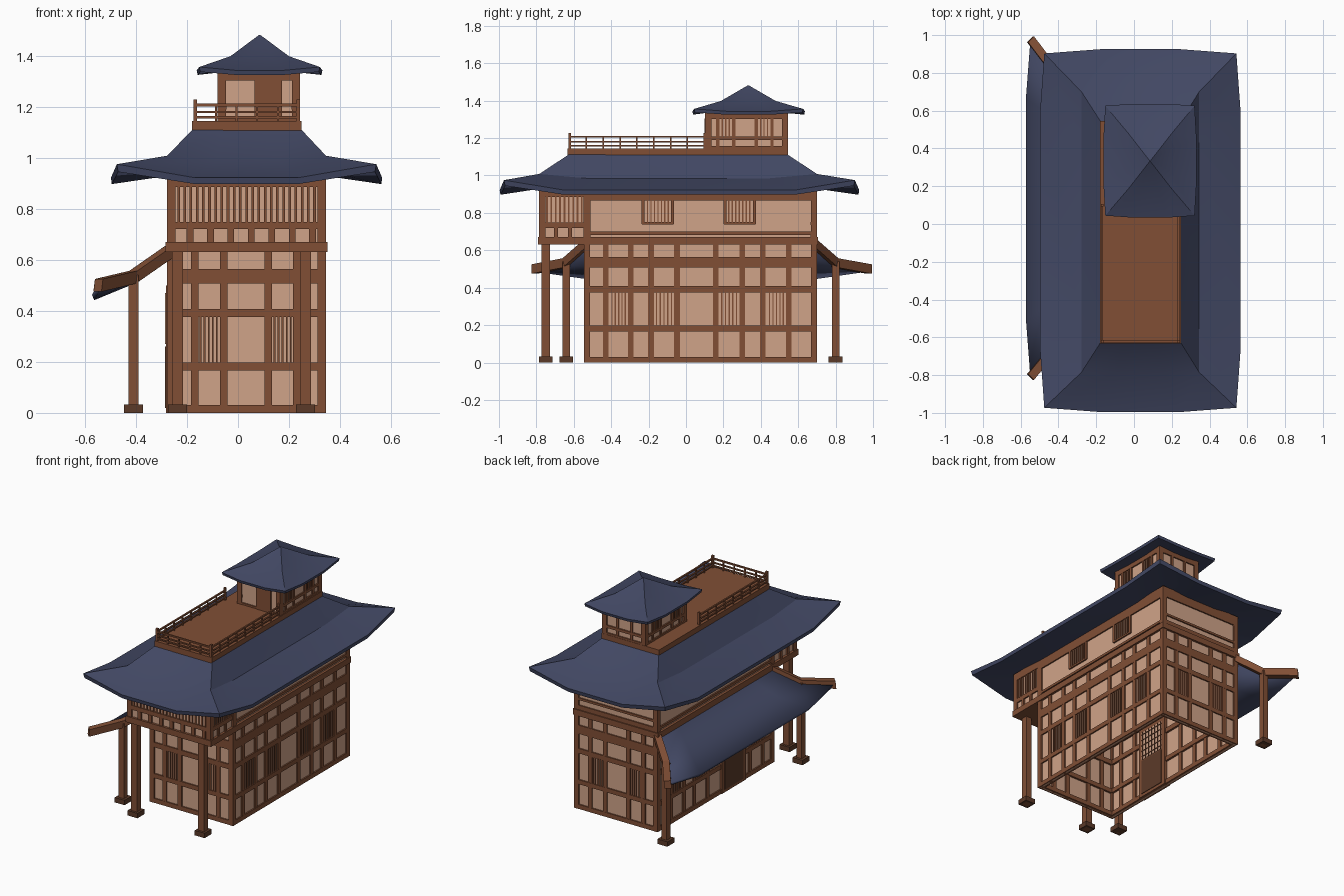
import bpy, bmesh
from mathutils import Vector

if "Cube" in bpy.data.objects:
    bpy.data.objects.remove(bpy.data.objects["Cube"])


def material(name, rgb):
    m = bpy.data.materials.new(name)
    m.diffuse_color = (*rgb, 1)
    m.use_nodes = True
    m.node_tree.nodes["Principled BSDF"].inputs["Base Color"].default_value = m.diffuse_color
    return m


WOOD = material("warm wood", (0.22, 0.078, 0.036))
DARK = material("dark wood", (0.105, 0.042, 0.022))
PLASTER = material("tan plaster", (0.63, 0.37, 0.25))
TILE = material("navy roof tile", (0.054, 0.064, 0.125))


def finish(name, bm, mat, smooth=False):
    bmesh.ops.remove_doubles(bm, verts=bm.verts, dist=1e-5) if smooth else None
    bmesh.ops.recalc_face_normals(bm, faces=bm.faces)
    me = bpy.data.meshes.new(name)
    bm.to_mesh(me)
    bm.free()
    me.materials.append(mat)
    ob = bpy.data.objects.new(name, me)
    bpy.context.collection.objects.link(ob)
    if smooth:
        bpy.ops.object.select_all(action='DESELECT')
        ob.select_set(True)
        bpy.context.view_layer.objects.active = ob
        bpy.ops.object.shade_smooth_by_angle(angle=0.5)
    return ob


def boxes(name, items, mat):
    """One object from boxes (x0, x1, y0, y1, z0, z1)."""
    bm = bmesh.new()
    for b in items:
        vs = bmesh.ops.create_cube(bm, size=1)['verts']
        for v in vs:
            v.co = Vector([b[2 * i] + (v.co[i] + 0.5) * (b[2 * i + 1] - b[2 * i]) for i in range(3)])
    return finish(name, bm, mat)


def loft(name, rings, mat, closed=True, cap=(False, False), smooth=True):
    bm = bmesh.new()
    rows = [[bm.verts.new(p) for p in r] for r in rings]
    n = len(rows[0])
    for a, b in zip(rows, rows[1:]):
        for i in range(n if closed else n - 1):
            j = (i + 1) % n
            bm.faces.new((a[i], a[j], b[j], b[i]))
    if cap[0]:
        bm.faces.new(rows[0])
    if cap[1]:
        bm.faces.new(rows[-1])
    return finish(name, bm, mat, smooth)


def on(side, plane, u0, u1, z0, z1, o0=0.0, o1=0.03):
    """Box on a wall: u along the wall, o = depth behind its outer plane."""
    s = 1 if side[0] == '+' else -1
    a, b = sorted((plane - s * o0, plane - s * o1))
    return (a, b, u0, u1, z0, z1) if side[1] == 'x' else (u0, u1, a, b, z0, z1)


def slats(side, plane, u0, u1, z0, z1, n, w=0.007):
    step = (u1 - u0) / n
    return [on(side, plane, u0 + (i + .5) * step - w / 2, u0 + (i + .5) * step + w / 2, z0, z1, 0.004, 0.012)
            for i in range(n)]


def wall(name, side, plane, u0, u1, z0, z1, studs, rails, windows, corner=0.033, sw=0.03, nslat=5):
    """Timber framed wall: plaster panel, corner posts, studs, rails, slatted windows."""
    boxes(name + "_plaster", [on(side, plane, u0 + .012, u1 - .012, z0, z1, .01, .02)], PLASTER)
    t = [on(side, plane, u0, u0 + corner, z0, z1, 0, corner), on(side, plane, u1 - corner, u1, z0, z1, 0, corner)]
    t += [on(side, plane, s - sw / 2, s + sw / 2, z0, z1, .002) for s in studs]
    t += [on(side, plane, u0 + .001, u1 - .001, a, b, .001, .034) for a, b in rails]
    for a, b, c, d in windows:
        t += slats(side, plane, a, b, c, d, nslat)
    boxes(name + "_timber", t, WOOD)


X0, X1, Y0, Y1, YB = -0.278, 0.345, -0.545, 0.70, -0.785

# Ground floor walls
RAILS = [(0, .03), (.167, .197), (.375, .408), (.507, .565)]
fs = [-.169, -.056, .118, .23]
fw = [(-.155, -.075, .197, .375), (.135, .215, .197, .375)]
ss = [-.43, -.295, -.187, -.048, .16, .30, .41, .55]
sw_ = [(-.405, -.315, .197, .375), (-.168, -.068, .197, .375), (.182, .28, .197, .375), (.437, .53, .197, .375)]
wall("front_wall", "-y", Y0, X0, X1, 0, .64, fs, RAILS, fw)
wall("back_wall", "+y", Y1, X0, X1, 0, .64, fs, RAILS, fw)
wall("right_wall", "+x", X1, Y0, Y1, 0, .64, ss, RAILS, sw_)
wall("left_wall", "-x", X0, Y0, Y1, 0, .64, [s for s in ss if not -.25 < s < 0], RAILS,
     [sw_[0], sw_[2], sw_[3]])

# Side door with lattice upper panel
boxes("side_door", [on("-x", X0, -.235, .02, 0, .5, -.004, .04)], WOOD)
boxes("side_door_leaf", [on("-x", X0, -.205, -.01, .02, .26, -.008, .044)], DARK)
boxes("side_door_panel", [on("-x", X0, -.205, -.01, .27, .47, -.006, .042)], PLASTER)
boxes("side_door_lattice",
      [on("-x", X0, -.2 + i * .03, -.194 + i * .03, .27, .47, -.009, .045) for i in range(7)]
      + [on("-x", X0, -.205, -.01, .29 + i * .04, .296 + i * .04, -.009, .045) for i in range(5)], DARK)

# Upper floor slab and walls
boxes("upper_floor", [(X0 - .007, X1 + .006, YB - .006, Y1 + .006, .63, .67)], WOOD)
UR = [(.683, .70), (.866, .94)]
for nm, sd, pl in (("upper_right", "+x", X1), ("upper_left", "-x", X0)):
    wall(nm, sd, pl, -.54, Y1, .67, .94, [], UR, [(-.215, -.085, .75, .866), (.22, .35, .75, .866)], .03, nslat=7)
    boxes(nm + "_window_frames",
          [on(sd, pl, u, u + .016, .74, .87) for u in (-.238, -.08, .2, .358)]
          + [on(sd, pl, u, u + .17, .738, .75) for u in (-.236, .202)], WOOD)
    # Slatted balcony side
    wall("balcony_" + nm[6:], sd, pl, YB, -.52, .67, .94, [], [(.72, .749), (.886, .94)], [], .028)
    boxes("balcony_%s_slats" % nm[6:], slats(sd, pl, YB + .03, -.545, .749, .886, 9, .009)
          + [on(sd, pl, u - .01, u + .01, .67, .72) for u in (-.695, -.62)], WOOD)
wall("upper_back", "+y", Y1, X0, X1, .67, .94, [], [(.67, .70), (.735, .75), (.87, .94)], [])
wall("balcony_front", "-y", YB, X0, X1, .67, .94, [], [(.72, .749), (.886, .94)], [])
boxes("balcony_front_slats", slats("-y", YB, X0 + .033, X1 - .033, .749, .886, 23, .01)
      + [on("-y", YB, X0 + .08 * i - .003, X0 + .08 * i + .023, .67, .72) for i in range(1, 8)], WOOD)

# Free standing posts with footings
posts = [(-.237, -.75), (.265, -.75), (-.41, -.64), (-.41, .80)]
for i, (x, y) in enumerate(posts):
    h = .64 if i < 2 else .54
    w = .022 if i < 2 else .02
    boxes("post_%d" % (i + 1), [(x - w, x + w, y - w, y + w, 0, h)], WOOD)
    boxes("post_footing_%d" % (i + 1), [(x - .037, x + .037, y - .037, y + .037, 0, .033)], DARK)


# Curved hip roofs
def ring(x0, x1, y0, y1, zc, zm, bulge=0.0, fx=.3, fy=.17):
    """Rectangle with two inner points per side; corners lifted, sides bowed."""
    c = [Vector((x0, y0, 0)), Vector((x1, y0, 0)), Vector((x1, y1, 0)), Vector((x0, y1, 0))]
    pts = []
    for i in range(4):
        a, b = c[i], c[(i + 1) % 4]
        d = (b - a)
        out = Vector((d.y, -d.x, 0)).normalized() * bulge if d.length > 1e-6 else Vector()
        f = fx if i % 2 == 0 else fy
        pts.append(a + Vector((0, 0, zc)))
        pts += [a + d * t + out + Vector((0, 0, zm)) for t in (f, 1 - f)]
    return pts


loft("main_roof", [
    ring(X0 + .01, X1 - .01, YB + .01, Y1 - .01, .95, .93),
    ring(-.47, .537, -.967, .897, .945, .897, .025),
    ring(-.475, .542, -.973, .903, .975, .922, .023),
    ring(X0, X1, YB, Y1, 1.008, .985),
    ring(-.177, .247, -.627, .543, 1.112, 1.112)], TILE, cap=(False, True))

loft("tower_roof", [
    ring(-.07, .233, .11, .535, 1.342, 1.335, 0, .3, .3),
    ring(-.148, .317, .048, .622, 1.337, 1.325, .01, .3, .3),
    ring(-.152, .321, .044, .626, 1.356, 1.343, .01, .3, .3),
    ring(-.03, .20, .186, .48, 1.398, 1.393, 0, .3, .3),
    ring(.083, .087, .331, .335, 1.482, 1.482, 0, .3, .3)], TILE, cap=(False, True))


# Lean-to roof over the side door, with hip rafters at its ends
def eave_row(x, y0, y1, ze, zm, bulge=0.0):
    d = y1 - y0
    return [Vector((x, y0, ze)), Vector((x - bulge, y0 + .17 * d, zm)),
            Vector((x - bulge, y1 - .17 * d, zm)), Vector((x, y1, ze))]


lean = loft("side_roof", [eave_row(-.275, -.53, .685, .622, .622), eave_row(-.41, -.645, .80, .53, .517),
                          eave_row(-.545, -.805, .965, .495, .452, .023)], TILE, closed=False)
sol = lean.modifiers.new("thickness", 'SOLIDIFY')
sol.thickness, sol.offset = .022, 0

for nm, path in (("front", [(-.265, -.53, .658), (-.41, -.645, .557), (-.545, -.81, .525)]),
                 ("back", [(-.265, .685, .658), (-.41, .80, .557), (-.545, .978, .525)])):
    pts = [Vector(p) for p in path]
    d = (pts[2] - pts[0]).normalized()
    side = Vector((d.y, -d.x, 0)).normalized() * .022
    drop = Vector((-.006, 0, -.05))
    loft("hip_rafter_" + nm, [[p - side, p + side, p + side + drop, p - side + drop] for p in pts],
         WOOD, cap=(True, True), smooth=False)

# Roof deck and railing
boxes("roof_deck", [(-.18, .248, -.633, .546, 1.10, 1.145)], WOOD)
rx0, rx1, ry0, ry1 = -.168, .236, -.622, .10
rail = []
for z, h in ((1.155, .008), (1.176, .008), (1.202, .01)):
    rail += [(x - .005, x + .005, ry0, ry1, z, z + h) for x in (rx0, rx1)]
    rail.append((rx0, rx1, ry0 - .005, ry0 + .005, z, z + h))
for x in (rx0, rx1):
    rail += [(x - .007, x + .007, y - .007, y + .007, 1.145, 1.228) for y in (ry0, ry1)]
    rail += [(x - .004, x + .004, ry0 + .09 * i - .004, ry0 + .09 * i + .004, 1.145, 1.205) for i in range(1, 8)]
rail += [(rx0 + .081 * i - .004, rx0 + .081 * i + .004, ry0 - .004, ry0 + .004, 1.145, 1.205) for i in range(1, 5)]
boxes("deck_railing", rail, WOOD)

# Tower room
TR = [(1.145, 1.157), (1.19, 1.208), (1.303, 1.345)]
tx0, tx1, ty0, ty1 = -.08, .244, .102, .545
tw = [(.185, .24, 1.208, 1.303), (.39, .445, 1.208, 1.303)]
wall("tower_right", "+x", tx1, ty0, ty1, 1.14, 1.345, [.17, .255, .375, .46], TR, tw, .03, .018, 3)
wall("tower_left", "-x", tx0, ty0, ty1, 1.14, 1.345, [.17, .255, .375, .46], TR, tw, .03, .018, 3)
wall("tower_back", "+y", ty1, tx0, tx1, 1.14, 1.345, [.03, .134], TR, [], .033, .018)
wall("tower_front", "-y", ty0, tx0, tx1, 1.14, 1.345, [], [TR[0], TR[2]], [])
boxes("tower_door", [on("-y", ty0, .065, .173, 1.145, 1.305, -.002, .02)], WOOD)
